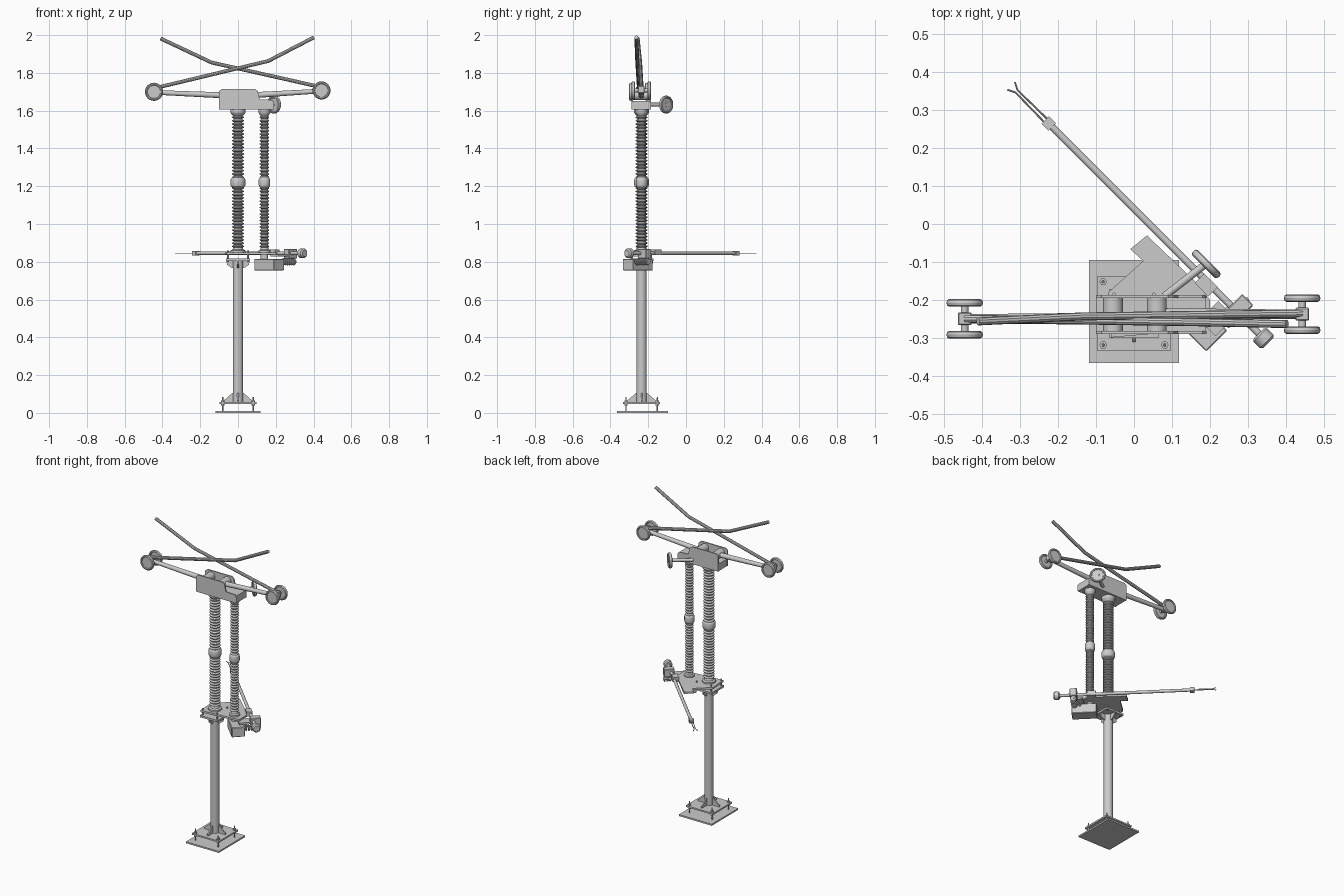
import bpy, bmesh, math
from mathutils import Vector, Matrix

if "Cube" in bpy.data.objects:
    bpy.data.objects.remove(bpy.data.objects["Cube"])

CY = -0.235          # depth of the main column axis
D = Vector((1, -1, 0)).normalized()   # direction of the grounding blade
N = Vector((1, 1, 0)).normalized()


def add_mesh(name, bm, smooth=True):
    bmesh.ops.recalc_face_normals(bm, faces=bm.faces)
    me = bpy.data.meshes.new(name)
    bm.to_mesh(me)
    bm.free()
    if smooth:
        me.shade_smooth()
        me.set_sharp_from_angle(angle=math.radians(30))
    ob = bpy.data.objects.new(name, me)
    bpy.context.collection.objects.link(ob)
    return ob


def lathe(name, profile, loc, axis=(0, 0, 1), segs=24):
    """Revolve (radius, height) pairs about an axis through loc."""
    bm = bmesh.new()
    M = Matrix.Translation(loc) @ Vector((0, 0, 1)).rotation_difference(Vector(axis)).to_matrix().to_4x4()
    rings = []
    for r, h in profile:
        rings.append([bm.verts.new(M @ Vector((r * math.cos(2 * math.pi * i / segs),
                                              r * math.sin(2 * math.pi * i / segs), h)))
                      for i in range(segs)])
    for a, b in zip(rings, rings[1:]):
        for i in range(segs):
            j = (i + 1) % segs
            bm.faces.new((a[i], a[j], b[j], b[i]))
    bm.faces.new(rings[0])
    bm.faces.new(rings[-1])
    return add_mesh(name, bm)


def rod(name, p, q, r, r2=None, segs=16):
    p, q = Vector(p), Vector(q)
    return lathe(name, [(r, 0), (r2 or r, (q - p).length)], p, q - p, segs)


def box(name, loc, size, angle=0, bevel=0.0):
    bm = bmesh.new()
    M = Matrix.Translation(loc) @ Matrix.Rotation(math.radians(angle), 4, 'Z') @ Matrix.Diagonal((*size, 1))
    bmesh.ops.create_cube(bm, size=1, matrix=M)
    if bevel:
        bmesh.ops.bevel(bm, geom=bm.edges[:], offset=bevel, segments=1, affect='EDGES')
    return add_mesh(name, bm, False)


def slab(name, pts, thick, M=Matrix()):
    """Extrude a 2D outline along local z."""
    bm = bmesh.new()
    face = bm.faces.new([bm.verts.new((x, y, 0)) for x, y in pts])
    ext = bmesh.ops.extrude_face_region(bm, geom=[face])
    bmesh.ops.translate(bm, vec=(0, 0, thick), verts=[g for g in ext['geom'] if isinstance(g, bmesh.types.BMVert)])
    bm.transform(M)
    return add_mesh(name, bm, False)


def pipe(name, pts, r):
    cu = bpy.data.curves.new(name, 'CURVE')
    cu.dimensions, cu.bevel_depth, cu.bevel_resolution, cu.use_fill_caps = '3D', r, 3, True
    sp = cu.splines.new('POLY')
    sp.points.add(len(pts) - 1)
    for pt, co in zip(sp.points, pts):
        pt.co = (*co, 1)
    tmp = bpy.data.objects.new(name, cu)
    me = bpy.data.meshes.new_from_object(tmp)
    bpy.data.objects.remove(tmp)
    me.shade_smooth()
    me.set_sharp_from_angle(angle=math.radians(35))
    bpy.context.collection.objects.link(bpy.data.objects.new(name, me))


def upright(y):
    """Matrix mapping a 2D (x, z) outline to the plane at depth y, extruding toward -y."""
    return Matrix.Translation((0, y, 0)) @ Matrix.Rotation(math.pi / 2, 4, 'X')


def gussets(name, outline, offset=0.0):
    for k in range(4):
        M = Matrix.Translation((0, CY, 0)) @ Matrix.Rotation(math.radians(90 * k + offset), 4, 'Z') @ upright(0.004)
        slab(f"{name}_{k}", outline, 0.008, M)


# Foundation: ground plate, raised plate, anchor bolts, gussets, column
box("ground_plate", (0, -0.23, 0.005), (0.236, 0.27, 0.01))
box("raised_plate", (0.0, CY, 0.053), (0.195, 0.195, 0.01))
for sx in (-1, 1):
    for sy in (-1, 1):
        lathe(f"anchor_bolt_{sx}_{sy}", [(0.004, 0.008), (0.004, 0.038), (0.010, 0.038), (0.010, 0.048),
              (0.010, 0.066), (0.004, 0.066), (0.003, 0.085)], (0.081 * sx, CY + 0.083 * sy, 0), segs=6)
lathe("column", [(0.027, 0.055), (0.027, 0.806)], (0, CY, 0), segs=32)
gussets("base_gusset", [(0.02, 0.057), (0.075, 0.057), (0.075, 0.066), (0.03, 0.105), (0.02, 0.105)])
gussets("head_gusset", [(0.02, 0.806), (0.062, 0.806), (0.058, 0.785), (0.035, 0.768), (0.02, 0.768)])

# Column head: flange, studs and the platform
box("head_flange", (0, CY, 0.811), (0.128, 0.128, 0.012))
for sx in (-1, 1):
    for sy in (-1, 1):
        rod(f"head_stud_{sx}_{sy}", (0.052 * sx, CY + 0.05 * sy, 0.80), (0.052 * sx, CY + 0.05 * sy, 0.86), 0.005, segs=8)
slab("platform", [(-0.068, -0.18), (0.024, -0.097), (-0.01, -0.066), (0.034, -0.03), (0.165, -0.155),
                  (0.2, -0.2), (0.2, -0.27), (0.15, -0.28), (-0.06, -0.298)], 0.012, Matrix.Translation((0, 0, 0.838)))

# Drive box below the rotating insulator
box("drive_box", (0.165, -0.255, 0.785), (0.148, 0.078, 0.062), -45, 0.003)
rod("drive_shaft", (0.14, CY, 0.80), (0.14, CY, 0.88), 0.02)


# Insulator stacks: ribbed sections with metal fittings
def insulator(name, x, R):
    n = 19
    for part, z0, z1 in (("lower", 0.875, 1.2), ("upper", 1.24, 1.575)):
        p = (z1 - z0) / n
        prof = []
        for i in range(n):
            z = z0 + i * p
            prof += [(R * 0.7, z), (R, z + 0.3 * p), (R, z + 0.5 * p), (R * 0.7, z + 0.85 * p)]
        lathe(f"{name}_{part}", prof, (x, CY, 0))
    lathe(name + "_foot", [(R * 1.25, 0.848), (R * 1.25, 0.86), (R * 0.9, 0.865), (R * 0.75, 0.88)], (x, CY, 0))
    lathe(name + "_middle", [(R * 0.8, 1.19), (R * 1.15, 1.2), (R * 1.22, 1.207), (R * 1.22, 1.233),
                             (R * 1.15, 1.24), (R * 0.8, 1.25)], (x, CY, 0))
    lathe(name + "_cap", [(R * 0.75, 1.57), (R * 1.1, 1.582), (R * 1.25, 1.59), (R * 1.25, 1.612)], (x, CY, 0))


insulator("support_insulator", 0.0, 0.032)
insulator("rotating_insulator", 0.14, 0.025)

# Top housing: floor block, two side cheeks, hinge drums
box("housing_floor", (0.045, -0.237, 1.628), (0.286, 0.092, 0.046))
cheek = [(-0.1, 1.605), (0.19, 1.605), (0.19, 1.645), (0.18, 1.657), (0.115, 1.66), (0.105, 1.703),
         (0.09, 1.716), (-0.085, 1.716), (-0.1, 1.703)]
for name, y in (("rear", -0.186), ("front", -0.281)):
    slab(f"housing_{name}_cheek", cheek, 0.008, upright(y))
for x in (-0.055, 0.06):
    rod(f"hinge_drum_{x}", (x, -0.285, 1.682), (x, -0.19, 1.682), 0.026, segs=24)

# Scissor arms with a block, axle and ring discs at each elbow
DISC = [(0.030, -0.005), (0.034, -0.005), (0.036, -0.009), (0.041, -0.010), (0.046, -0.007), (0.048, 0),
        (0.046, 0.007), (0.041, 0.010), (0.036, 0.009), (0.034, 0.005), (0.030, 0.005)]
for side, x, y, z in (("left", -0.445, -0.249, 1.70), ("right", 0.442, -0.237, 1.707)):
    s = math.copysign(1, x)
    rod(f"{side}_lower_arm", (0.05 * s, y, 1.68), (x, y, z - 0.003), 0.016, 0.012)
    box(f"{side}_elbow_block", (x, y, z + 0.005), (0.036, 0.034, 0.04), 0, 0.003)
    rod(f"{side}_elbow_axle", (x, y - 0.045, z), (x, y + 0.045, z), 0.01)
    for k in (-1, 1):
        lathe(f"{side}_elbow_disc_{k}", DISC, (x, y + 0.042 * k, z), (0, 1, 0), 32)
pipe("left_upper_arm", [(-0.445, -0.249, 1.718), (0.16, -0.258, 1.863), (0.402, -0.263, 1.988)], 0.0105)
pipe("right_upper_arm", [(0.442, -0.235, 1.724), (-0.14, -0.243, 1.855), (-0.41, -0.256, 1.982)], 0.0105)

# Fixed contact on the housing: slanted rod and ring disc
rod("contact_rod", (0.08, -0.19, 1.632), (0.195, -0.1, 1.632), 0.010)
lathe("contact_disc", DISC, (0.19, -0.105, 1.632), N, 32)

# Grounding blade with counterweight, tip clamp and forked fingers
def on_blade(t, off=0.0, z=0.845):
    return Vector((0.02, 0.02, z)) + D * t + N * off


rod("ground_blade", on_blade(-0.345), on_blade(0.45), 0.0095)
lathe("counterweight", [(0.018, 0), (0.025, 0.006), (0.025, 0.03), (0.018, 0.036)], on_blade(0.435), D)
box("tip_clamp", on_blade(-0.345), (0.026, 0.028, 0.024), -45)
for k in (-1, 1):
    pipe(f"finger_{k}", [on_blade(-0.345, 0.006 * k), on_blade(-0.465, 0.004 * k), on_blade(-0.485, 0.014 * k)], 0.0025)

# Blade pivot: bracket, shaft to the drive box and balance spring
box("pivot_block", on_blade(0.352, 0.012, 0.843), (0.042, 0.062, 0.05), -45, 0.003)
box("pivot_bracket", on_blade(0.33, -0.05, 0.833), (0.06, 0.07, 0.012), -45)
box("pivot_post", on_blade(0.352, 0.01, 0.808), (0.014, 0.03, 0.04), -45)
rod("spring_shaft", on_blade(0.32, -0.05, 0.802), on_blade(0.352, 0.045, 0.802), 0.006)
for i in range(6):
    t = i / 5
    lathe(f"spring_coil_{i}", [(0.016, -0.004), (0.019, 0), (0.016, 0.004)],
          on_blade(0.352, -0.042 + 0.08 * t, 0.8), N, 16)
box("blade_saddle", (0.19, -0.16, 0.85), (0.05, 0.035, 0.03), -45)
